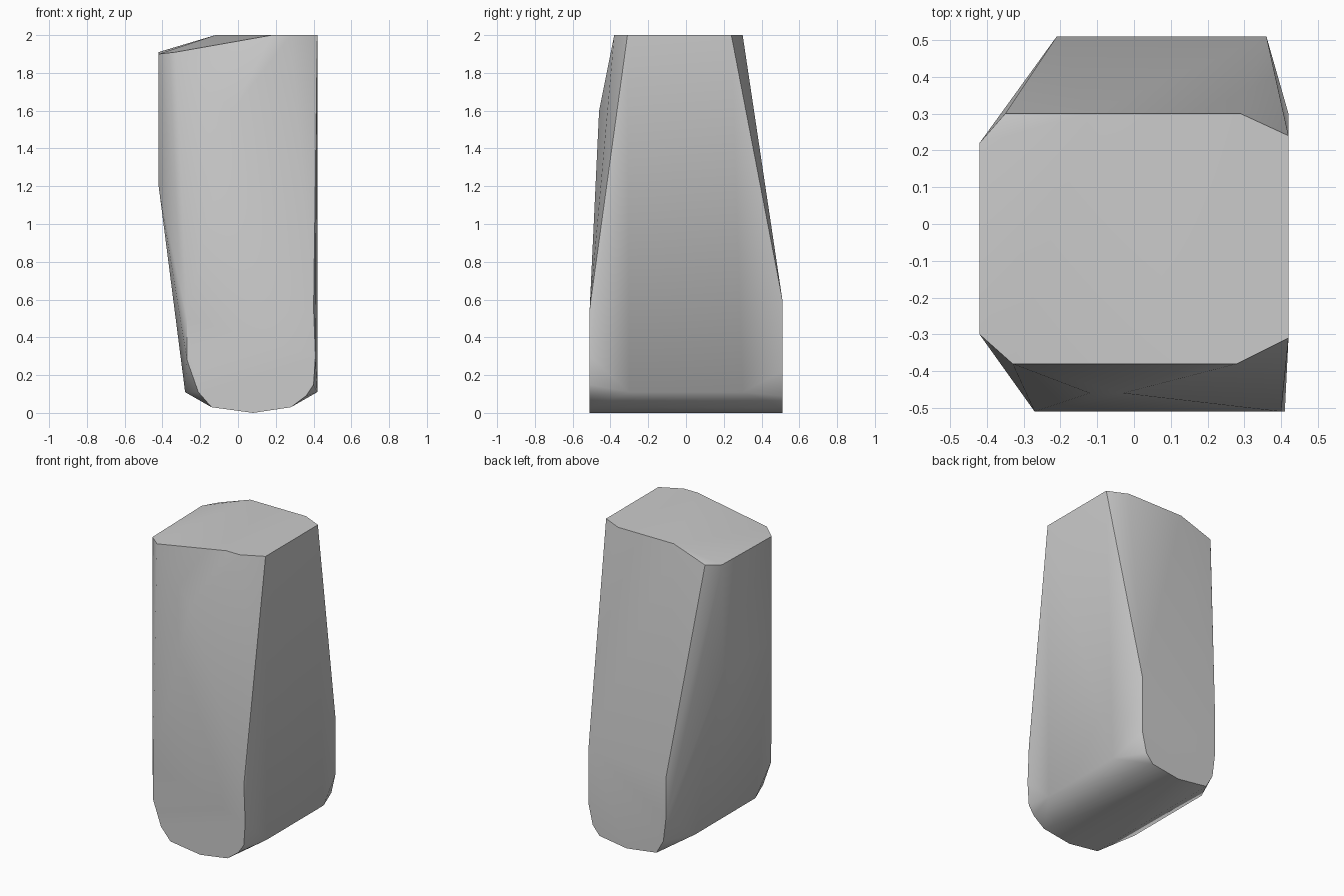
import bpy
import bmesh
import math


def remove_default_cube():
    cube = bpy.data.objects.get("Cube")
    if cube:
        bpy.data.objects.remove(cube, do_unlink=True)


def make_material(name, colour):
    material = bpy.data.materials.new(name)
    material.use_nodes = True
    material.diffuse_color = colour
    shader = next(n for n in material.node_tree.nodes if n.type == "BSDF_PRINCIPLED")
    shader.inputs["Base Color"].default_value = colour
    return material


def end_profile(y, outline):
    """Upright (x, z) outline placed at one depth."""
    return [(x, y, z) for x, z in outline]


def side_profile(x, outline):
    """Upright (y, z) outline placed at one width."""
    return [(x, y, z) for y, z in outline]


def make_hull(name, points, material):
    """Faceted solid wrapped tightly around the guide points."""
    bm = bmesh.new()
    for point in points:
        bm.verts.new(point)
    hull = bmesh.ops.convex_hull(bm, input=bm.verts)
    loose = set(hull["geom_interior"]) | set(hull["geom_unused"])
    loose = [v for v in loose if isinstance(v, bmesh.types.BMVert) and v.is_valid]
    bmesh.ops.delete(bm, geom=loose, context="VERTS")
    bmesh.ops.dissolve_limit(bm, angle_limit=math.radians(1), verts=bm.verts, edges=bm.edges)
    bmesh.ops.recalc_face_normals(bm, faces=bm.faces)
    mesh = bpy.data.meshes.new(name)
    bm.to_mesh(mesh)
    bm.free()
    mesh.materials.append(material)
    body = bpy.data.objects.new(name, mesh)
    bpy.context.collection.objects.link(body)
    return body


remove_default_cube()
stone_grey = make_material("stone grey", (0.6, 0.6, 0.6, 1))

# Rounded underside shared by both ends
underside = [(-0.14, 0.03), (0.08, 0), (0.28, 0.03)]

# Front and back faces, widest near the ground
front = end_profile(-0.51, underside + [
    (-0.21, 0.11), (-0.27, 0.28), (-0.27, 0.5),
    (0.36, 0.09), (0.4, 0.15), (0.41, 0.3), (0.4, 0.55)])
back = end_profile(0.51, underside + [
    (-0.19, 0.12), (-0.21, 0.28), (-0.21, 0.55),
    (0.33, 0.09), (0.36, 0.22), (0.36, 0.6)])

# Flat upright side and the overhanging side opposite
upright = side_profile(0.42, [(-0.3, 0.11), (0.3, 0.11), (-0.31, 2), (0.24, 2)])
overhang = side_profile(-0.42, [(-0.3, 1.2), (0.21, 1.2), (-0.3, 1.9), (0.22, 1.91)])
overhang += side_profile(-0.28, [(-0.33, 0.11), (0.3, 0.11)])

# Chamfered top sloping down towards the overhang
top_front = end_profile(-0.38, [(-0.33, 1.91), (0.18, 2), (0.28, 2)])
top_back = end_profile(0.3, [(-0.35, 1.92), (-0.12, 2), (0.29, 2)])

# Slight swelling high on the front
swelling = end_profile(-0.46, [(-0.12, 1.58), (-0.03, 1.6)])

block = make_hull(
    "stone_block",
    front + back + upright + overhang + top_front + top_back + swelling,
    stone_grey)

# Soft shading across the shallow facets, crisp main edges
bpy.ops.object.select_all(action="DESELECT")
block.select_set(True)
bpy.context.view_layer.objects.active = block
bpy.ops.object.shade_smooth_by_angle(angle=math.radians(40))
